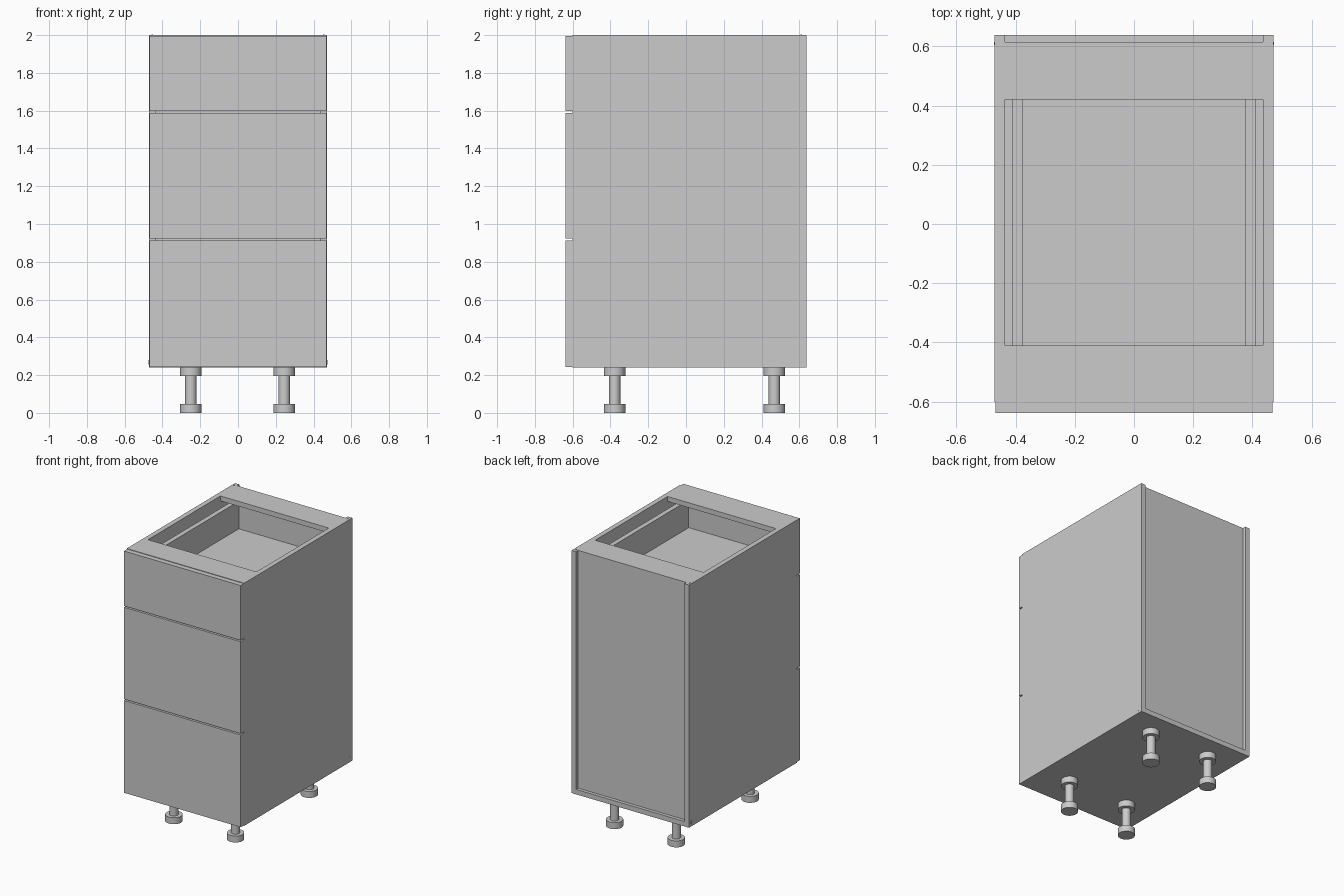
import bpy, bmesh
from math import pi

if "Cube" in bpy.data.objects:
    bpy.data.objects.remove(bpy.data.objects["Cube"])


def box(name, x, y, z):
    """Axis-aligned board given its (min, max) extents."""
    bm = bmesh.new()
    bmesh.ops.create_cube(bm, size=1)
    for v in bm.verts:
        for i, (lo, hi) in enumerate((x, y, z)):
            v.co[i] = lo if v.co[i] < 0 else hi
    me = bpy.data.meshes.new(name)
    bm.to_mesh(me)
    bm.free()
    ob = bpy.data.objects.new(name, me)
    bpy.context.collection.objects.link(ob)
    return ob


def lathe(name, profile, loc, sides=32):
    """Turned part from (radius, height) points."""
    bm = bmesh.new()
    vs = [bm.verts.new((r, 0, z)) for r, z in profile]
    es = [bm.edges.new(p) for p in zip(vs, vs[1:])]
    bmesh.ops.spin(bm, geom=vs + es, axis=(0, 0, 1), cent=(0, 0, 0),
                   angle=2 * pi, steps=sides)
    bmesh.ops.remove_doubles(bm, verts=bm.verts, dist=1e-5)
    bmesh.ops.recalc_face_normals(bm, faces=bm.faces)
    me = bpy.data.meshes.new(name)
    bm.to_mesh(me)
    bm.free()
    ob = bpy.data.objects.new(name, me)
    bpy.context.collection.objects.link(ob)
    ob.location = loc
    bpy.ops.object.select_all(action='DESELECT')
    ob.select_set(True)
    bpy.context.view_layer.objects.active = ob
    bpy.ops.object.shade_smooth_by_angle(angle=0.6)
    return ob


W, IN = 0.471, 0.435           # carcass half width, inner half width
FRONT, BACK = -0.602, 0.638    # carcass depth
BOT, TOP, T = 0.24, 2.0, 0.036  # carcass height, board thickness

# Carcass sides, with small rear fixing pins
for s, side in ((-1, "left"), (1, "right")):
    box(side + "_side_panel", sorted((s * IN, s * W)), (FRONT, BACK), (BOT, TOP))
    box(side + "_top_pin", (s * 0.455 - .004, s * 0.455 + .004), (.605, .615), (TOP - .02, TOP + .002))
    box(side + "_bottom_pin", sorted((s * 0.455, s * (W + .002))), (.604, .614), (.257, .28))

# Bottom, recessed back and the two top rails
box("bottom_panel", (-IN, IN), (FRONT, BACK), (BOT, BOT + T))
box("back_panel", (-IN, IN), (0.595, 0.614), (BOT + T, TOP - T))
box("front_top_rail", (-IN, IN), (FRONT, -0.41), (TOP - T, TOP))
box("rear_top_rail", (-IN, IN), (0.42, 0.614), (TOP - T, TOP))

# Drawers: front, four-sided box, floor and runners
XO, XI, Y0, Y1 = 0.41, 0.375, FRONT, 0.58
drawers = [("lower", 0.243, 0.912, 0.32, 0.72),
           ("middle", 0.922, 1.588, 0.98, 1.40),
           ("upper", 1.598, 1.996, 1.70, 1.93)]
for name, f0, f1, b0, b1 in drawers:
    box(name + "_drawer_front", (-0.468, 0.468), (-0.638, FRONT), (f0, f1))
    for s, side in ((-1, "left"), (1, "right")):
        box(f"{name}_drawer_{side}_side", sorted((s * XI, s * XO)), (Y0, Y1), (b0, b1))
        box(f"{name}_drawer_{side}_runner", sorted((s * XO, s * IN)), (-0.58, 0.56),
            (b0 + .04, b0 + .09))
    box(name + "_drawer_inner_front", (-XI, XI), (Y0, Y0 + .035), (b0, b1))
    box(name + "_drawer_back", (-XI, XI), (Y1 - .035, Y1), (b0, b1))
    box(name + "_drawer_floor", (-XI, XI), (Y0 + .035, Y1 - .035), (b0 + .01, b0 + .03))

# Adjustable legs
leg = [(0, 0), (.057, 0), (.057, .047), (.03, .047), (.03, .195),
       (.057, .195), (.057, BOT), (0, BOT)]
for x, side in ((-0.25, "left"), (0.245, "right")):
    for y, end in ((-0.378, "front"), (0.468, "rear")):
        lathe(f"{end}_{side}_leg", leg, (x, y, 0))
